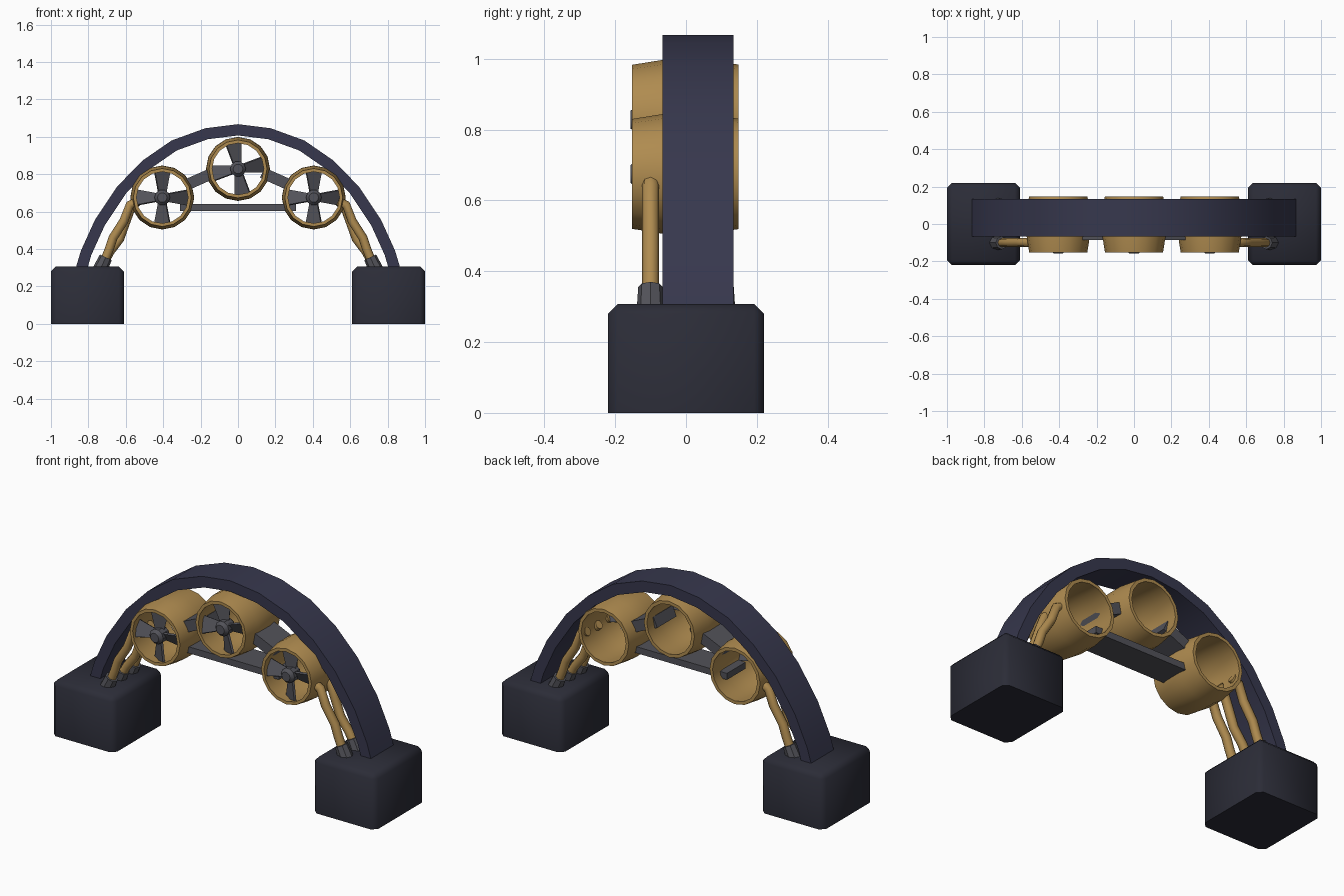
import bpy, bmesh, math
from math import sin, cos, pi, radians
from mathutils import Vector, Matrix

if "Cube" in bpy.data.objects:
    bpy.data.objects.remove(bpy.data.objects["Cube"])


def material(name, rgb):
    m = bpy.data.materials.new(name)
    m.diffuse_color = (*rgb, 1)
    m.use_nodes = True
    m.node_tree.nodes["Principled BSDF"].inputs["Base Color"].default_value = m.diffuse_color
    return m


BASE = material("base_dark", (0.024, 0.025, 0.038))
NAVY = material("arch_navy", (0.038, 0.039, 0.075))
GOLD = material("brass", (0.43, 0.26, 0.08))
GREY = material("dark_metal", (0.085, 0.085, 0.1))


def finish(name, bm, mat, angle=30):
    bmesh.ops.recalc_face_normals(bm, faces=bm.faces)
    me = bpy.data.meshes.new(name)
    bm.to_mesh(me)
    bm.free()
    ob = bpy.data.objects.new(name, me)
    bpy.context.collection.objects.link(ob)
    me.materials.append(mat)
    bpy.ops.object.select_all(action='DESELECT')
    ob.select_set(True)
    bpy.context.view_layer.objects.active = ob
    bpy.ops.object.shade_smooth_by_angle(angle=radians(angle))
    return ob


def box(bm, size, matrix):
    bmesh.ops.create_cube(bm, size=1, matrix=matrix @ Matrix.Diagonal((*size, 1)))


def lathe_y(bm, profile, centre, n=16, closed=True):
    """Revolve (radius, y) points about the y axis."""
    rings = [[bm.verts.new((centre[0] + r * cos(2 * pi * i / n), y, centre[1] + r * sin(2 * pi * i / n)))
              for i in range(n)] for r, y in profile]
    pairs = list(zip(rings, rings[1:]))
    if closed:
        pairs.append((rings[-1], rings[0]))
    else:
        bm.faces.new(rings[0])
        bm.faces.new(rings[-1])
    for a, b in pairs:
        for i in range(n):
            j = (i + 1) % n
            bm.faces.new((a[i], a[j], b[j], b[i]))


# Base blocks: rounded on every edge except the bottom
for side, s in (("left", -1), ("right", 1)):
    bm = bmesh.new()
    box(bm, (0.39, 0.44, 0.307), Matrix.Translation((s * 0.805, 0, 0.1535)))
    edges = [e for e in bm.edges if max(v.co.z for v in e.verts) > 0.1]
    bmesh.ops.bevel(bm, geom=edges, offset=0.027, segments=1, affect='EDGES')
    finish(side + "_base", bm, BASE, 50)

# Arch band: half profile mirrored, then offset inwards and given depth
half = [(0.176, 1.045), (0.355, 0.98), (0.51, 0.873), (0.645, 0.735),
        (0.765, 0.555), (0.84, 0.39), (0.882, 0.25)]
outer = [Vector((-x, z)) for x, z in reversed(half)] + [Vector((0, 1.067))] + [Vector(p) for p in half]
inner = []
for i, p in enumerate(outer):
    t = (outer[min(i + 1, len(outer) - 1)] - outer[max(i - 1, 0)]).normalized()
    inner.append(p + Vector((t.y, -t.x)) * 0.06)
bm = bmesh.new()
rows = [[bm.verts.new((p.x, y, p.y)) for p in line]
        for line, y in ((outer, -0.066), (outer, 0.134), (inner, 0.134), (inner, -0.066))]
for k in range(4):
    a, b = rows[k], rows[(k + 1) % 4]
    for i in range(len(a) - 1):
        bm.faces.new((a[i], a[i + 1], b[i + 1], b[i]))
for end in (0, -1):
    bm.faces.new([r[end] for r in rows])
finish("arch", bm, NAVY)

# Fans: barrel housing, hub and four pitched blades
FANS = {"left": (-0.405, 0.675, 0), "centre": (0, 0.828, 10), "right": (0.405, 0.675, 0)}
for name, (x, z, turn) in FANS.items():
    bm = bmesh.new()
    lathe_y(bm, [(0.155, -0.153), (0.170, -0.06), (0.171, 0.04), (0.156, 0.148),
                 (0.138, 0.148), (0.148, 0.04), (0.148, -0.06), (0.138, -0.153)], (x, z))
    finish(name + "_fan_housing", bm, GOLD)

    bm = bmesh.new()
    lathe_y(bm, [(0.026, -0.157), (0.042, -0.14), (0.042, -0.085), (0.03, -0.07)], (x, z), 10, False)
    finish(name + "_fan_hub", bm, GREY)

    bm = bmesh.new()
    for k in range(4):
        place = (Matrix.Translation((x, -0.11, z)) @ Matrix.Rotation(radians(90 * k - turn), 4, 'Y')
                 @ Matrix.Rotation(radians(28), 4, 'Z'))
        cube = bmesh.ops.create_cube(bm, size=1)["verts"]
        for v in cube:
            tip = v.co.z > 0
            v.co = place @ Vector((v.co.x * (0.096 if tip else 0.045), v.co.y * 0.012, 0.146 if tip else 0.025))
    finish(name + "_fan_blades", bm, GREY)

# Frame plates linking the fans
bm = bmesh.new()
box(bm, (0.62, 0.165, 0.036), Matrix.Translation((0, 0, 0.622)))
finish("lower_plate", bm, GREY)
for side, s in (("left", -1), ("right", 1)):
    bm = bmesh.new()
    box(bm, (0.16, 0.17, 0.06), Matrix.Translation((s * 0.203, 0, 0.775))
        @ Matrix.Rotation(s * radians(24), 4, 'Y'))
    finish(side + "_link_plate", bm, GREY)

# Three hoses with socket cuffs on each side
PATH_A = [(0.535, 0.655), (0.578, 0.635), (0.61, 0.55), (0.668, 0.46), (0.688, 0.40), (0.72, 0.32)]
PATH_B = [(0.535, 0.655), (0.57, 0.625), (0.598, 0.55), (0.632, 0.455), (0.685, 0.385), (0.72, 0.32)]
for side, s in (("left", -1), ("right", 1)):
    for k, (y, path) in enumerate(((-0.1, PATH_A), (0.0, PATH_B), (0.1, PATH_A)), 1):
        cu = bpy.data.curves.new(f"{side}_hose_{k}", 'CURVE')
        cu.dimensions = '3D'
        cu.bevel_depth = 0.024
        cu.bevel_resolution = 2
        cu.use_fill_caps = True
        sp = cu.splines.new('POLY')
        sp.points.add(len(path) - 1)
        for p, (x, z) in zip(sp.points, path):
            p.co = (s * x, y, z, 1)
        ob = bpy.data.objects.new(f"{side}_hose_{k}", cu)
        bpy.context.collection.objects.link(ob)
        cu.materials.append(GOLD)
        bpy.ops.object.select_all(action='DESELECT')
        ob.select_set(True)
        bpy.context.view_layer.objects.active = ob
        bpy.ops.object.convert(target='MESH')
        bpy.ops.object.shade_smooth_by_angle(angle=radians(50))

        bm = bmesh.new()
        bmesh.ops.create_cone(bm, cap_ends=True, segments=8, radius1=0.041, radius2=0.035, depth=0.1,
                              matrix=Matrix.Translation((s * 0.728, y, 0.31))
                              @ Matrix.Rotation(-s * radians(25), 4, 'Y'))
        finish(f"{side}_hose_cuff_{k}", bm, GREY)
